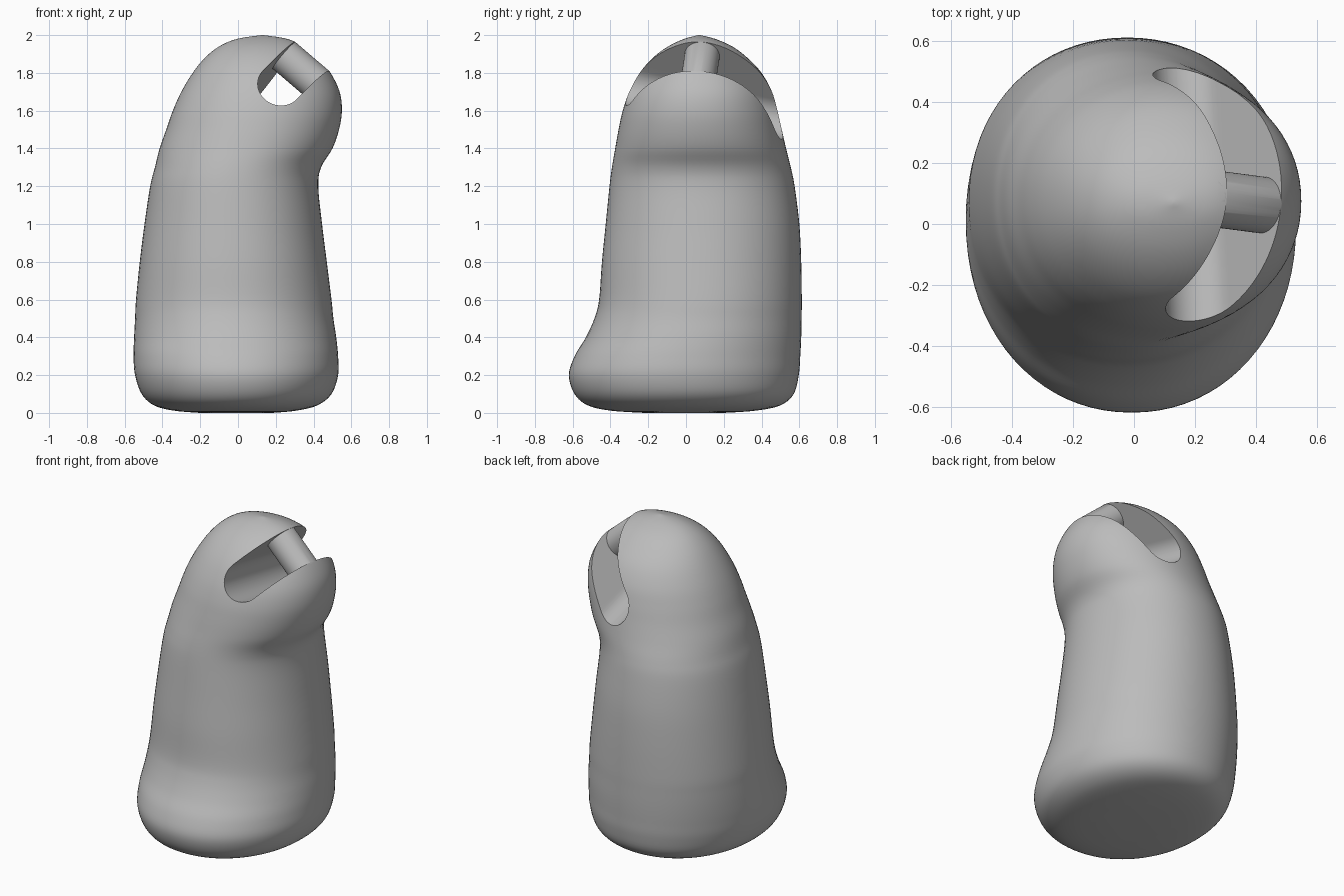
import bpy, bmesh, math
from mathutils import Vector, Matrix

cube = bpy.data.objects.get("Cube")
if cube:
    bpy.data.objects.remove(cube)

grey = bpy.data.materials.new("plain grey")
grey.use_nodes = True
grey.diffuse_color = (0.5, 0.5, 0.5, 1)
grey.node_tree.nodes["Principled BSDF"].inputs["Base Color"].default_value = (0.5, 0.5, 0.5, 1)


def make_object(name, bm):
    bmesh.ops.recalc_face_normals(bm, faces=bm.faces)
    mesh = bpy.data.meshes.new(name)
    bm.to_mesh(mesh)
    bm.free()
    mesh.materials.append(grey)
    obj = bpy.data.objects.new(name, mesh)
    bpy.context.collection.objects.link(obj)
    return obj


def activate(obj):
    bpy.ops.object.select_all(action='DESELECT')
    obj.select_set(True)
    bpy.context.view_layer.objects.active = obj


def boolean(obj, other, operation):
    mod = obj.modifiers.new("trim", 'BOOLEAN')
    mod.object, mod.operation, mod.solver = other, operation, 'EXACT'
    activate(obj)
    bpy.ops.object.modifier_apply(modifier=mod.name)


def loft(bm, rings):
    """Skin equal-sized rings and cap both ends."""
    rings = [[bm.verts.new(p) for p in ring] for ring in rings]
    n = len(rings[0])
    for a, b in zip(rings, rings[1:]):
        for i in range(n):
            j = (i + 1) % n
            bm.faces.new((a[i], a[j], b[j], b[i]))
    bm.faces.new(rings[0])
    bm.faces.new(rings[-1])


def spline(a, b, c, d, t):
    return 0.5 * (2*b + (c - a)*t + (2*a - 5*b + 4*c - d)*t*t + (3*b - a - 3*c + d)*t**3)


# Body sections: height, right edge, left edge, front edge, back edge
sections = [
    (0.00, -0.20, 0.18, -0.22, 0.20), (0.012, -0.34, 0.31, -0.40, 0.37),
    (0.04, -0.445, 0.42, -0.52, 0.50), (0.10, -0.51, 0.495, -0.59, 0.57),
    (0.20, -0.545, 0.53, -0.62, 0.597), (0.30, -0.553, 0.53, -0.59, 0.605),
    (0.40, -0.55, 0.52, -0.53, 0.61), (0.50, -0.545, 0.505, -0.485, 0.612),
    (0.60, -0.54, 0.495, -0.46, 0.613), (0.80, -0.52, 0.47, -0.445, 0.61),
    (1.00, -0.495, 0.445, -0.425, 0.60), (1.20, -0.465, 0.425, -0.405, 0.575),
    (1.30, -0.44, 0.44, -0.392, 0.555), (1.40, -0.415, 0.50, -0.375, 0.53),
    (1.50, -0.38, 0.535, -0.357, 0.507), (1.60, -0.345, 0.55, -0.335, 0.485),
    (1.70, -0.30, 0.538, -0.30, 0.455), (1.80, -0.24, 0.49, -0.245, 0.40),
    (1.88, -0.175, 0.425, -0.175, 0.325), (1.94, -0.10, 0.35, -0.095, 0.245),
    (1.98, -0.005, 0.26, -0.01, 0.155), (2.00, 0.125, 0.135, 0.065, 0.075),
]
vectors = [Vector(s) for s in sections]
vectors = [vectors[0]] + vectors + [vectors[-1]]
steps, sides = 5, 80
smooth = [spline(*vectors[i:i + 4], k / steps)
          for i in range(len(vectors) - 3) for k in range(steps)] + [vectors[-1]]


def oval(s):
    z, right, left, front, back = s
    ring = []
    for i in range(sides):
        c, n = math.cos(math.tau * i / sides), math.sin(math.tau * i / sides)
        x = math.copysign(abs(c) ** 0.96, c)
        y = math.copysign(abs(n) ** 0.96, n)
        ring.append(((left + right + (left - right) * x) / 2,
                     (back + front + (back - front) * y) / 2, max(z, 0)))
    return ring


bm = bmesh.new()
loft(bm, [oval(s) for s in smooth])
body = make_object("body", bm)

# Slot directions: through the head, out of the head, across the gap
through = Vector((-0.043, 0.78, -0.17)).normalized()
out = Vector((0.65, 0, 0.76))
out = (out - through * out.dot(through)).normalized()
across = through.cross(out)

# Round-ended slot cutter
radius, middle = 0.118, Vector((0.202, 0.09, 1.66))
outline = [out * 0.9 + across * radius, out * 0.9 - across * radius]
for i in range(33):
    a = math.pi * i / 32
    outline.append(-across * radius * math.cos(a) - out * radius * math.sin(a))
bm = bmesh.new()
loft(bm, [[middle + through * s + p for p in outline] for s in (-0.9, 0.9)])
cutter = make_object("slot_cutter", bm)

# Rod bridging the slot, trimmed to the body surface
bm = bmesh.new()
bmesh.ops.create_cone(bm, cap_ends=True, segments=48, radius1=0.093, radius2=0.093, depth=0.27)
turn = Matrix((out, through, -across)).transposed().to_4x4()
bm.transform(Matrix.Translation((0.325, 0.075, 1.823)) @ turn)
rod = make_object("cross_rod", bm)
boolean(rod, body, 'INTERSECT')

boolean(body, cutter, 'DIFFERENCE')
bpy.data.objects.remove(cutter)

for obj in (body, rod):
    activate(obj)
    bpy.ops.object.shade_smooth_by_angle(angle=math.radians(35))
